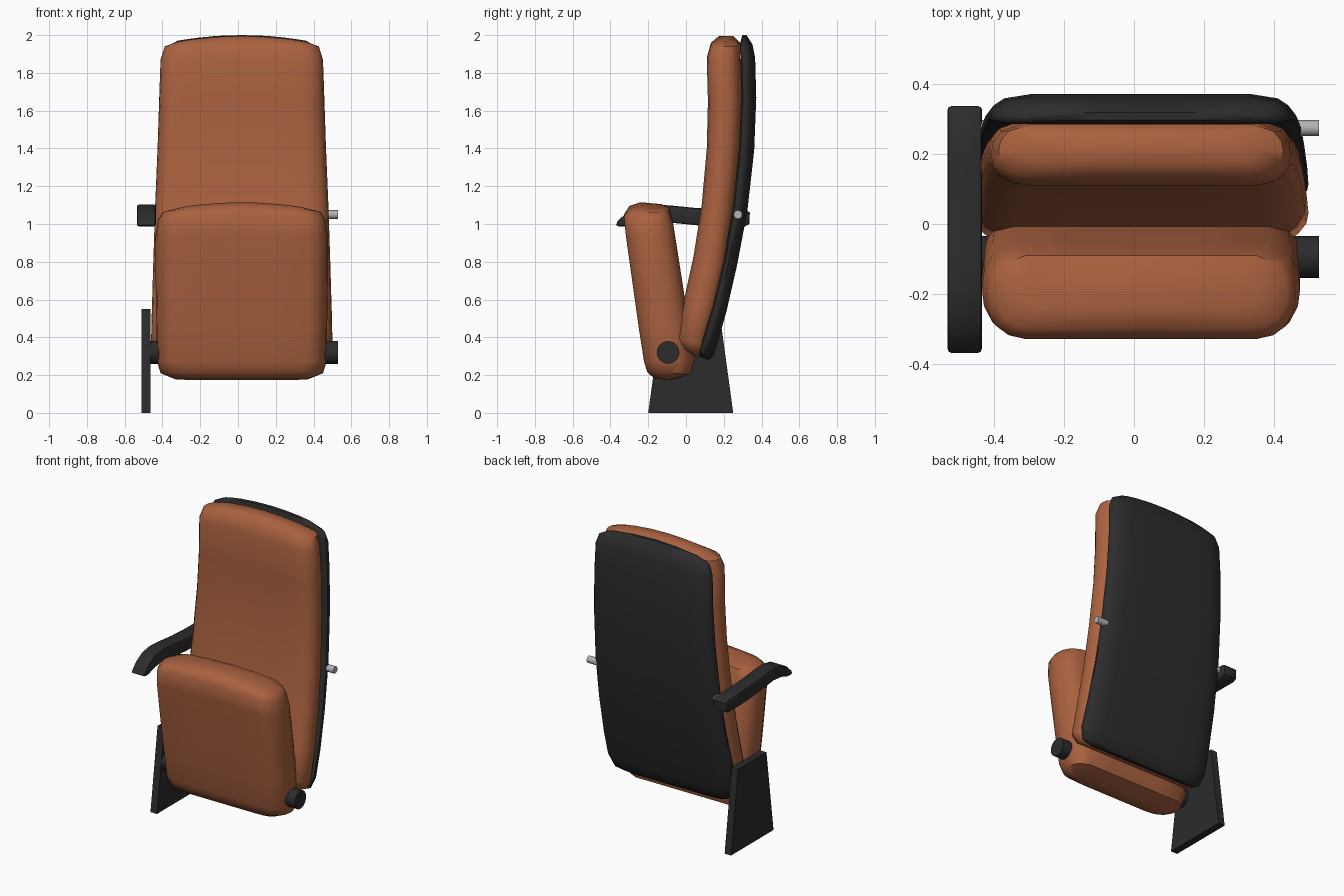
import bpy, bmesh, math


def material(name, rgb):
    m = bpy.data.materials.new(name)
    m.diffuse_color = (*rgb, 1)
    return m


LEATHER = material("tan_leather", (0.40, 0.12, 0.05))
BLACK = material("black_plastic", (0.025, 0.025, 0.025))
STEEL = material("steel", (0.45, 0.45, 0.45))
CX = 0.02  # centre line of the upholstered parts


def finish(name, bm, mat, angle=50):
    bmesh.ops.recalc_face_normals(bm, faces=bm.faces)
    me = bpy.data.meshes.new(name)
    bm.to_mesh(me)
    bm.free()
    ob = bpy.data.objects.new(name, me)
    bpy.context.collection.objects.link(ob)
    me.materials.append(mat)
    bpy.ops.object.select_all(action='DESELECT')
    ob.select_set(True)
    bpy.context.view_layer.objects.active = ob
    bpy.ops.object.shade_smooth_by_angle(angle=math.radians(angle))
    return ob


def loft(name, stations, side, mat):
    """Stations (front y, front z, back y, back z, half width, arch), bottom to top.
    side: (inset from edge, depth fraction) points from front to back."""
    bm = bmesh.new()
    rings = []
    for yf, zf, yb, zb, w, arch in stations:
        right = [(w - i, v) for i, v in side]
        fx, bx = right[0][0], right[-1][0]
        pts = [(fx * k, 0) for k in (-.5, 0, .5)] + right
        pts += [(bx * k, 1) for k in (.5, 0, -.5)]
        pts += [(-x, v) for x, v in reversed(right)]
        rings.append([bm.verts.new((CX + x, yf + (yb - yf) * v,
                                    zf + (zb - zf) * v + arch * (1 - (x / w) ** 2)))
                      for x, v in pts])
    n = len(rings[0])
    for a, b in zip(rings, rings[1:]):
        for i in range(n):
            bm.faces.new((a[i], a[(i + 1) % n], b[(i + 1) % n], b[i]))
    # end caps: strips of quads joining front and back points
    s = len(side)
    for r in (rings[0], rings[-1]):
        front = [r[-1]] + r[:4]
        back = [r[n - s]] + r[s + 5:s + 2:-1] + [r[s + 2]]
        for i in range(4):
            bm.faces.new((front[i], front[i + 1], back[i + 1], back[i]))
        bm.faces.new(r[3:3 + s])
        bm.faces.new(r[n - s:])
    return finish(name, bm, mat)


def extrude(name, profile, x0, x1, mat, bevel=0.0):
    bm = bmesh.new()
    f = bm.faces.new([bm.verts.new((x0, y, z)) for y, z in profile])
    ext = bmesh.ops.extrude_face_region(bm, geom=[f])
    vs = [g for g in ext["geom"] if isinstance(g, bmesh.types.BMVert)]
    bmesh.ops.translate(bm, verts=vs, vec=(x1 - x0, 0, 0))
    if bevel:
        rim = [e for e in bm.edges if abs(e.verts[0].co.x - e.verts[1].co.x) < 1e-5]
        bmesh.ops.bevel(bm, geom=rim, offset=bevel, segments=2, profile=0.5, affect='EDGES')
    return finish(name, bm, mat, 40)


def rod(name, x0, x1, y, z, r, mat, sides=24):
    ring = [(y + r * math.cos(2 * math.pi * i / sides),
             z + r * math.sin(2 * math.pi * i / sides)) for i in range(sides)]
    return extrude(name, ring, x0, x1, mat)


# Padding cross-section: round front, softer back
PAD = [(.11, 0), (.065, .04), (.03, .14), (.006, .32), (0, .5), (.006, .7), (.03, .88), (.09, 1)]

# Backrest cushion
loft("backrest_cushion", [
    (0.03, 0.305, 0.09, 0.295, .38, 0),
    (-0.03, 0.34, 0.11, 0.31, .45, 0),
    (-0.052, 0.40, 0.115, 0.36, .48, 0),
    (-0.01, 0.60, 0.17, 0.56, .475, 0),
    (0.04, 0.83, 0.22, 0.80, .468, 0),
    (0.083, 1.10, 0.255, 1.08, .459, 0),
    (0.11, 1.40, 0.285, 1.40, .446, 0),
    (0.116, 1.65, 0.295, 1.65, .437, 0),
    (0.11, 1.87, 0.287, 1.87, .43, .01),
    (0.132, 1.94, 0.285, 1.94, .408, .02),
    (0.175, 1.965, 0.25, 1.965, .34, .03)], PAD, LEATHER)

# Backrest shell: sharp toward the cushion, rounded at the rear
loft("backrest_shell", [
    (0.08, 0.295, 0.12, 0.28, .40, 0),
    (0.065, 0.32, 0.145, 0.30, .455, 0),
    (0.085, 0.39, 0.167, 0.37, .48, 0),
    (0.14, 0.56, 0.215, 0.54, .476, 0),
    (0.20, 0.80, 0.27, 0.78, .468, 0),
    (0.248, 1.09, 0.325, 1.07, .459, 0),
    (0.28, 1.40, 0.361, 1.39, .446, 0),
    (0.292, 1.67, 0.372, 1.67, .437, 0),
    (0.288, 1.87, 0.366, 1.87, .43, .01),
    (0.286, 1.935, 0.352, 1.93, .408, .02),
    (0.298, 1.97, 0.32, 1.97, .34, .03)],
    [(.03, 0), (.004, .12), (0, .35), (.015, .6), (.045, .85), (.12, 1)], BLACK)

# Seat pad, folded up
loft("seat_cushion", [
    (-0.165, 0.18, -0.07, 0.175, .35, 0),
    (-0.205, 0.215, 0.02, 0.205, .43, 0),
    (-0.222, 0.27, 0.045, 0.28, .45, 0),
    (-0.25, 0.45, 0.015, 0.47, .452, 0),
    (-0.285, 0.70, -0.022, 0.71, .456, 0),
    (-0.318, 0.93, -0.058, 0.93, .456, .01),
    (-0.329, 1.03, -0.073, 1.01, .444, .02),
    (-0.30, 1.065, -0.09, 1.06, .42, .03),
    (-0.24, 1.085, -0.13, 1.075, .35, .03)], PAD, LEATHER)

# Armrest with drooping front tip
extrude("armrest", [
    (0.335, 1.00), (0.338, 1.06), (0.32, 1.075), (0.18, 1.078), (0.05, 1.085), (-0.08, 1.098),
    (-0.18, 1.104), (-0.26, 1.09), (-0.32, 1.055), (-0.362, 1.015), (-0.37, 0.995),
    (-0.355, 0.987), (-0.32, 0.988), (-0.26, 1.008), (-0.17, 1.018), (-0.06, 1.005),
    (0.06, 0.993), (0.18, 0.987), (0.31, 0.987)], -0.535, -0.435, BLACK, 0.012)

# Support leg on the left
extrude("side_leg", [(-0.2, 0), (0.25, 0), (0.175, 0.55), (-0.125, 0.55)], -0.51, -0.462, BLACK)

# Seat pivots and armrest pins
for tag, x0, x1 in (("left", -0.48, -0.405), ("right", 0.445, 0.53)):
    rod(tag + "_seat_pivot", x0, x1, -0.095, 0.32, 0.06, BLACK)
for tag, x0, x1 in (("left", -0.47, -0.40), ("right", 0.44, 0.53)):
    rod(tag + "_armrest_pin", x0, x1, 0.275, 1.05, 0.023, STEEL, 16)
